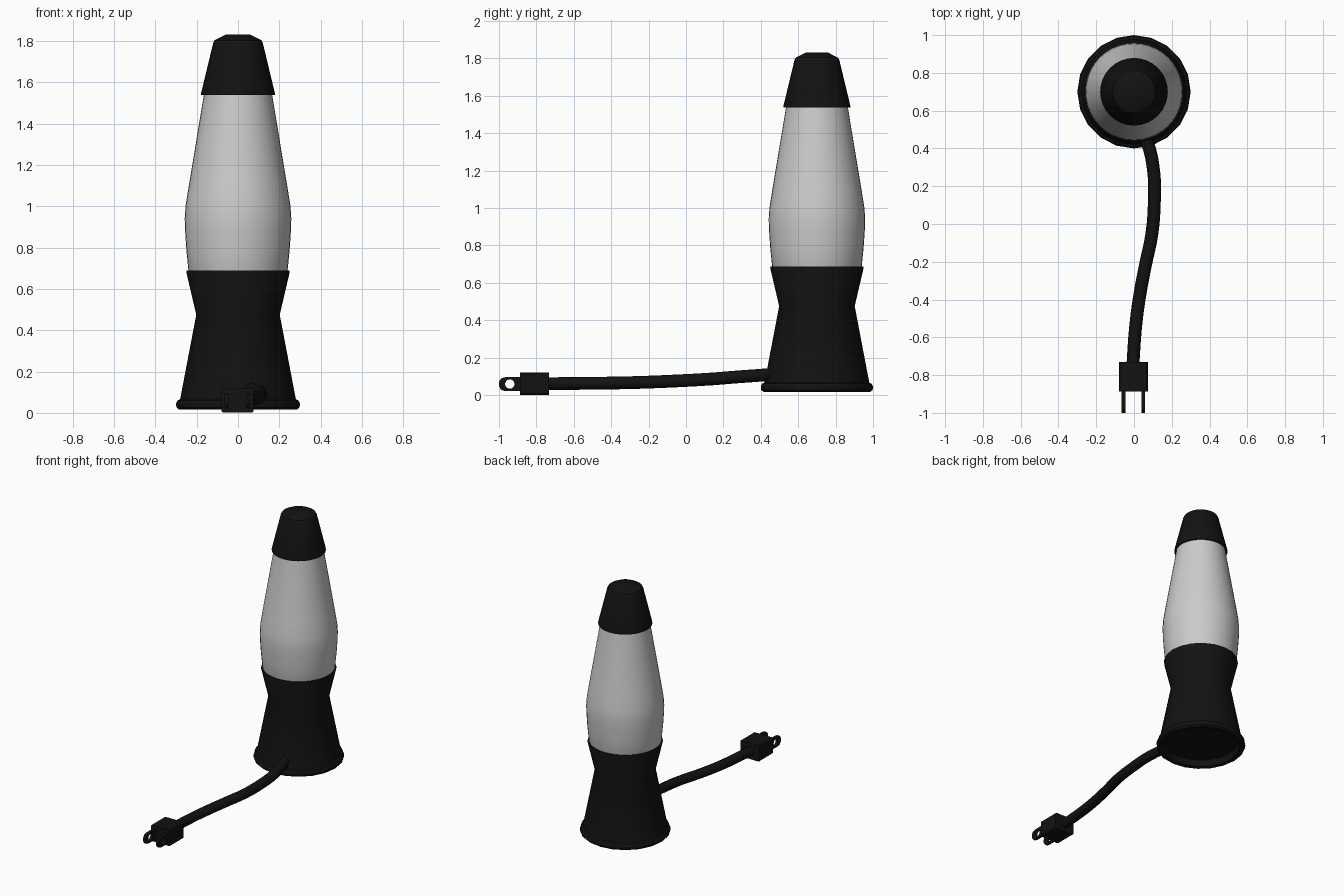
import bpy, bmesh, math
from mathutils import Vector

if "Cube" in bpy.data.objects:
    bpy.data.objects.remove(bpy.data.objects["Cube"])

AXIS_Y = 0.70
black = bpy.data.materials.new("black")
black.diffuse_color = (0.006, 0.006, 0.006, 1)
black.use_nodes = True
black.node_tree.nodes["Principled BSDF"].inputs["Base Color"].default_value = black.diffuse_color


def finish(name, bm, mat=None, angle=30):
    bmesh.ops.recalc_face_normals(bm, faces=bm.faces)
    me = bpy.data.meshes.new(name)
    bm.to_mesh(me)
    bm.free()
    ob = bpy.data.objects.new(name, me)
    bpy.context.collection.objects.link(ob)
    if mat:
        me.materials.append(mat)
    bpy.context.view_layer.objects.active = ob
    ob.select_set(True)
    bpy.ops.object.shade_smooth_by_angle(angle=math.radians(angle))
    ob.select_set(False)
    return ob


def lathe(name, profile, sides, mat=None):
    """Revolve (radius, z) points about the lamp axis and cap both ends."""
    bm = bmesh.new()
    rings = [[bm.verts.new((r * math.cos(math.tau * i / sides),
                            AXIS_Y + r * math.sin(math.tau * i / sides), z))
              for i in range(sides)] for r, z in profile]
    for a, b in zip(rings, rings[1:]):
        for i in range(sides):
            j = (i + 1) % sides
            bm.faces.new((a[i], a[j], b[j], b[i]))
    bm.faces.new(rings[0])
    bm.faces.new(rings[-1])
    return finish(name, bm, mat)


# Lamp body: waisted base with rolled foot and recessed underside, globe, cap
lathe("base", [(0.245, 0.06), (0.26, 0.02), (0.285, 0.016), (0.298, 0.027),
               (0.3, 0.045), (0.293, 0.06), (0.28, 0.066), (0.202, 0.475),
               (0.25, 0.68), (0.248, 0.688), (0.236, 0.688), (0.23, 0.66)], 20, black)
lathe("globe", [(0.225, 0.64), (0.24, 0.69), (0.25, 0.79), (0.256, 0.88), (0.258, 0.94),
                (0.254, 1.0), (0.238, 1.1), (0.165, 1.54), (0.163, 1.56)], 40)
lathe("cap", [(0.165, 1.55), (0.168, 1.537), (0.179, 1.537), (0.179, 1.545),
              (0.12, 1.79), (0.113, 1.803), (0.06, 1.83)], 32, black)

# Power cord
path = [(0.03, 0.52, 0.115), (0.075, 0.42, 0.107), (0.105, 0.27, 0.096), (0.108, 0.13, 0.085),
        (0.095, -0.05, 0.075), (0.06, -0.22, 0.068), (0.03, -0.38, 0.064),
        (0.008, -0.55, 0.062), (-0.006, -0.75, 0.06)]
cu = bpy.data.curves.new("cord", 'CURVE')
cu.dimensions = '3D'
cu.bevel_depth = 0.034
cu.bevel_resolution = 2
cu.resolution_u = 4
cu.use_fill_caps = True
sp = cu.splines.new('BEZIER')
sp.bezier_points.add(len(path) - 1)
for p, co in zip(sp.bezier_points, path):
    p.co = co
    p.handle_left_type = p.handle_right_type = 'AUTO'
cu.materials.append(black)
bpy.context.collection.objects.link(bpy.data.objects.new("cord", cu))

# Plug body
bm = bmesh.new()
bmesh.ops.create_cube(bm, size=1)
for v in bm.verts:
    v.co = Vector((v.co.x * 0.155, v.co.y * 0.155, v.co.z * 0.118)) + Vector((-0.003, -0.809, 0.06))
edges = [e for e in bm.edges if abs(e.verts[0].co.y - e.verts[1].co.y) > 0.1]
bmesh.ops.bevel(bm, geom=edges, offset=0.007, segments=1, affect='EDGES')
finish("plug_body", bm, black)


# Flat prongs, each a plate with rounded tip and a round hole
def prong(name, x):
    w, n, cy, cz, r = 0.01, 16, -0.942, 0.058, 0.025
    outer, inner = [], []
    for i in range(n):
        a = math.tau * (i + 0.5) / n
        c, s = math.cos(a), math.sin(a)
        inner.append((cy + r * c, cz + r * s))
        k = 1 / max(abs(c) / 0.058, abs(s) / 0.037)
        if c < 0:
            k = min(k, 0.077 / (abs(c) + abs(s)))
        outer.append((cy + k * c, cz + k * s))
    bm = bmesh.new()
    loops = [[bm.verts.new((x + dx, y, z)) for y, z in pts]
             for dx, pts in ((-w, outer), (w, outer), (w, inner), (-w, inner))]
    for a, b in zip(loops, loops[1:] + loops[:1]):
        for i in range(n):
            j = (i + 1) % n
            bm.faces.new((a[i], a[j], b[j], b[i]))
    finish(name, bm, black)


prong("prong_left", -0.055)
prong("prong_right", 0.049)
